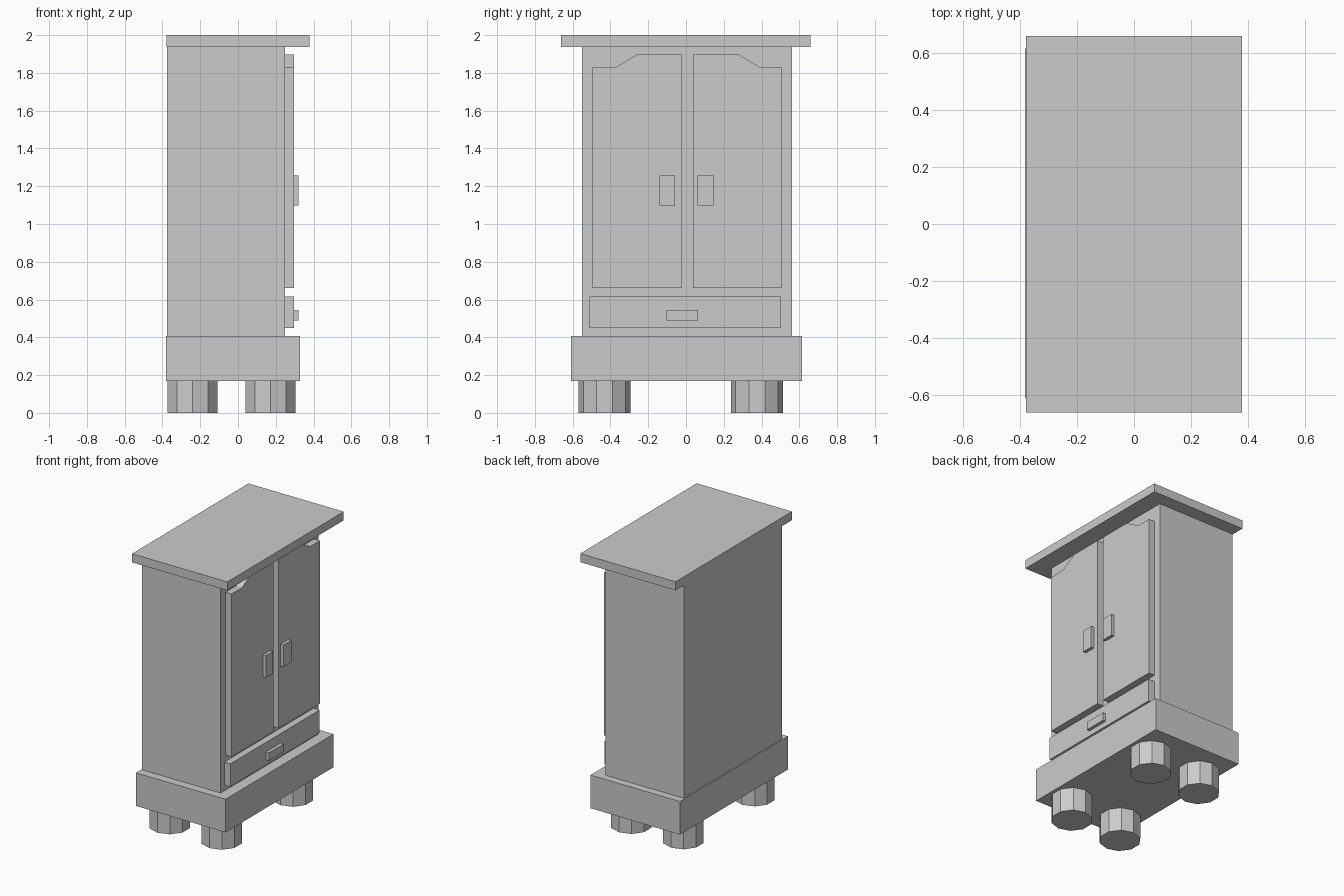
import bpy
import bmesh

if "Cube" in bpy.data.objects:
    bpy.data.objects.remove(bpy.data.objects["Cube"])

grey = bpy.data.materials.new("light grey")
grey.diffuse_color = (0.6, 0.6, 0.6, 1)
grey.use_nodes = True
grey.node_tree.nodes["Principled BSDF"].inputs["Base Color"].default_value = grey.diffuse_color


def add_object(name, bm):
    bmesh.ops.recalc_face_normals(bm, faces=bm.faces[:])
    mesh = bpy.data.meshes.new(name)
    bm.to_mesh(mesh)
    bm.free()
    mesh.materials.append(grey)
    obj = bpy.data.objects.new(name, mesh)
    bpy.context.collection.objects.link(obj)
    return obj


def panel(name, profile, x0, x1):
    """Extrude a (y, z) outline along x."""
    bm = bmesh.new()
    face = bm.faces.new([bm.verts.new((x0, y, z)) for y, z in profile])
    ext = bmesh.ops.extrude_face_region(bm, geom=[face])
    verts = [v for v in ext["geom"] if isinstance(v, bmesh.types.BMVert)]
    bmesh.ops.translate(bm, verts=verts, vec=(x1 - x0, 0, 0))
    return add_object(name, bm)


def box(name, x, y, z):
    outline = [(y[0], z[0]), (y[1], z[0]), (y[1], z[1]), (y[0], z[1])]
    return panel(name, outline, x[0], x[1])


BACK, FRONT, DOOR, KNOB = -0.375, 0.248, 0.296, 0.319

# Carcass
box("top_board", (-0.378, 0.378), (-0.661, 0.658), (1.938, 2.0))
box("cabinet_body", (BACK, FRONT), (-0.55, 0.56), (0.408, 1.938))
box("plinth", (-0.382, 0.328), (-0.61, 0.614), (0.17, 0.408))

# Doors with an arched top: outer edge, slope start, slope end, inner edge
for side, (outer, low, high, inner) in {
        "left": (-0.495, -0.376, -0.26, -0.02),
        "right": (0.506, 0.395, 0.278, 0.037)}.items():
    panel(side + "_door", [(outer, 0.66), (inner, 0.66), (inner, 1.897),
                           (high, 1.897), (low, 1.828), (outer, 1.828)],
          FRONT, DOOR)

# Door handles
box("left_door_handle", (DOOR, KNOB), (-0.14, -0.058), (1.097, 1.256))
box("right_door_handle", (DOOR, KNOB), (0.061, 0.148), (1.097, 1.256))

# Drawer
box("drawer_front", (FRONT, DOOR), (-0.51, 0.503), (0.45, 0.615))
box("drawer_handle", (DOOR, KNOB), (-0.103, 0.063), (0.488, 0.546))

# Ten-sided feet
for xn, x in (("back", -0.241), ("front", 0.172)):
    for yn, y in (("left", -0.431), ("right", 0.375)):
        bpy.ops.mesh.primitive_cylinder_add(
            vertices=10, radius=0.138, depth=0.17, location=(x, y, 0.085))
        foot = bpy.context.object
        foot.name = f"{xn}_{yn}_foot"
        foot.data.materials.append(grey)
